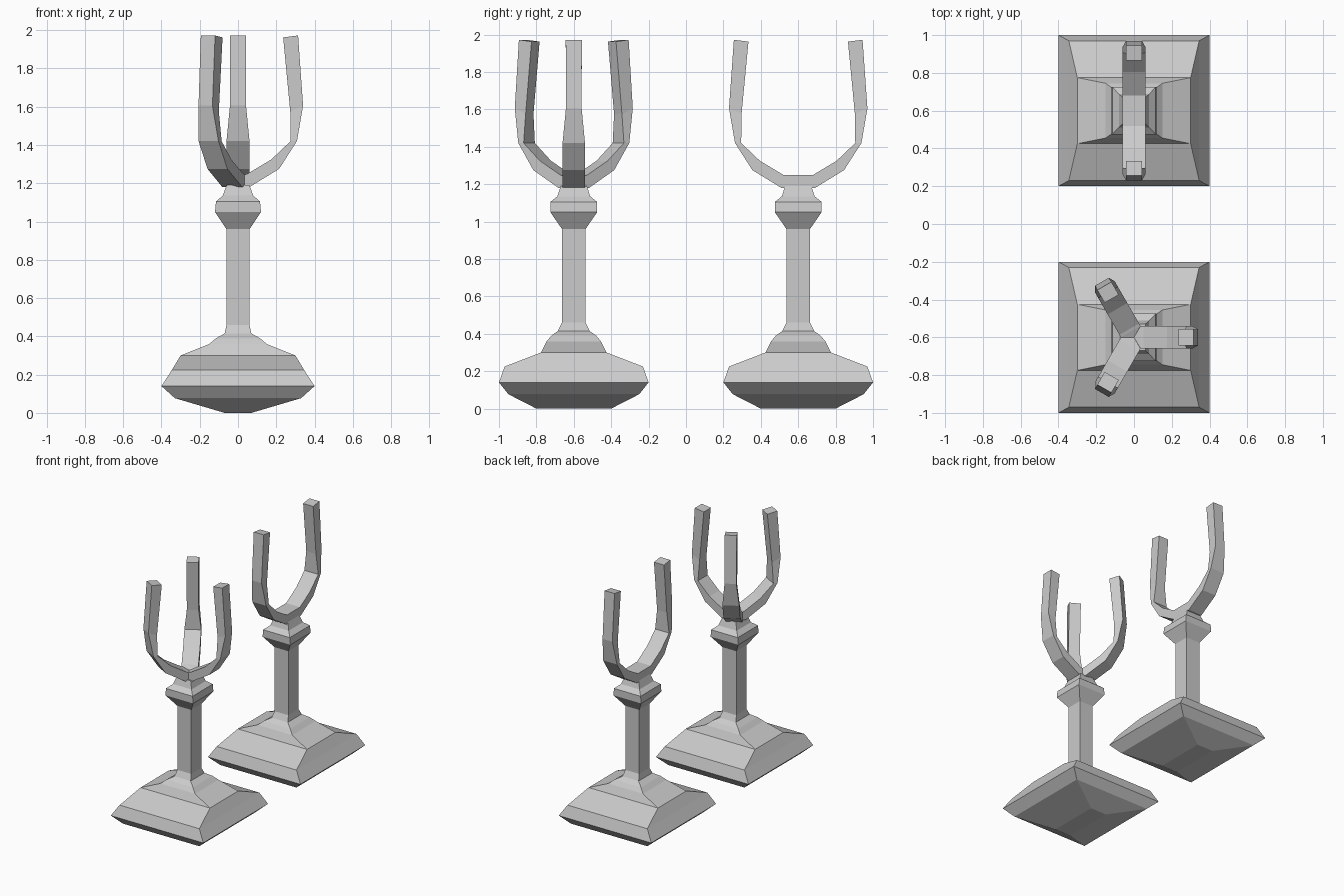
import bpy, bmesh, math
from mathutils import Matrix

if "Cube" in bpy.data.objects:
    bpy.data.objects.remove(bpy.data.objects["Cube"])


def skin(bm, rings, cap_start=True, cap_end=True):
    """Loft a list of four-point rings into flat quads."""
    loops = [[bm.verts.new(p) for p in ring] for ring in rings]
    for a, b in zip(loops, loops[1:]):
        for i in range(4):
            j = (i + 1) % 4
            bm.faces.new((a[i], a[j], b[j], b[i]))
    if cap_start:
        bm.faces.new(loops[0][::-1])
    if cap_end:
        bm.faces.new(loops[-1])


def finish(bm, name, location):
    bmesh.ops.remove_doubles(bm, verts=bm.verts[:], dist=0.0005)
    bmesh.ops.recalc_face_normals(bm, faces=bm.faces[:])
    mesh = bpy.data.meshes.new(name)
    bm.to_mesh(mesh)
    bm.free()
    obj = bpy.data.objects.new(name, mesh)
    obj.location = location
    bpy.context.collection.objects.link(obj)
    return obj


def make_stand(name, y, profile):
    """Square-section part from (height, half width x, half width y)."""
    bm = bmesh.new()
    skin(bm, [[(-a, -b, z), (a, -b, z), (a, b, z), (-a, b, z)]
              for z, a, b in profile])
    return finish(bm, name, (0, y, 0))


def make_arms(name, y, angles, spread, mitre):
    """Curved prongs fanned around the column."""
    bm = bmesh.new()
    # outer r, outer z, inner r, inner z, half width
    sections = [(0.06, 1.18, 0.05, 1.25, 0.06),
                (0.215, 1.275, 0.175, 1.325, 0.06),
                (0.308, 1.42, 0.275, 1.42, 0.06),
                (0.34, 1.605, 0.273, 1.575, 0.042),
                (0.314, 1.972, 0.236, 1.962, 0.043)]
    path = [(ro + spread, zo, ri + spread, zi, w) for ro, zo, ri, zi, w in sections]
    if mitre:
        path = [(0, 1.18, 0, 1.23, 0), (0.035, 1.18, 0.035, 1.245, 0.06)] + path
    else:
        path = [(0, 1.18, 0, 1.25, 0.06)] + path
    for angle in angles:
        turn = Matrix.Rotation(math.radians(angle), 3, 'Z')
        rings = []
        for ro, zo, ri, zi, w in path:
            ring = [(ro, -w, zo), (ro, w, zo), (ri, w, zi), (ri, -w, zi)]
            rings.append([turn @ Matrix.Translation(p).translation for p in ring])
        skin(bm, rings, cap_start=False)
    return finish(bm, name, (0, y, 0))


# Stepped foot, resting on a shallow inverted pyramid
foot = [(0.0, 0.07, 0.2), (0.077, 0.33, 0.35), (0.14, 0.4, 0.4),
        (0.225, 0.345, 0.37), (0.30, 0.30, 0.175), (0.36, 0.15, 0.145),
        (0.39, 0.115, 0.12), (0.415, 0.07, 0.085), (0.46, 0.06, 0.063)]
# Column with a collar below the arms
column = [(0.46, 0.06, 0.063), (0.96, 0.06, 0.063), (1.05, 0.12, 0.125),
          (1.105, 0.115, 0.125), (1.135, 0.08, 0.088), (1.19, 0.06, 0.07)]

for label, y, angles, spread, mitre in (
        ("three_arm", -0.6, (0, 120, 240), 0.0, True),
        ("two_arm", 0.6, (90, 270), 0.03, False)):
    make_stand(label + "_stand", y, foot + column[1:])
    make_arms(label + "_prongs", y, angles, spread, mitre)
